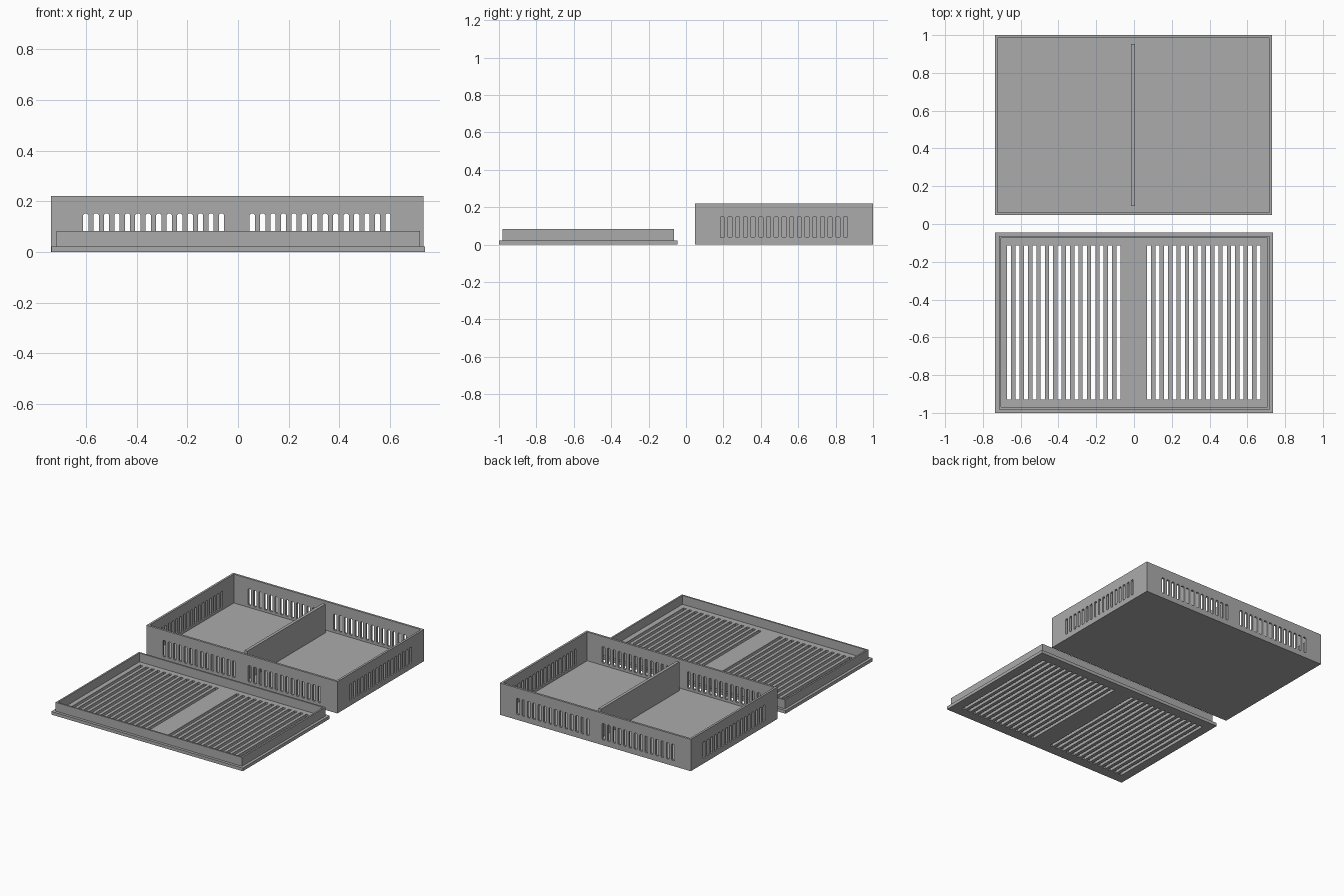
import bpy, bmesh
from mathutils import Matrix, Vector

if "Cube" in bpy.data.objects:
    bpy.data.objects.remove(bpy.data.objects["Cube"])

grey = bpy.data.materials.new("grey_plastic")
grey.diffuse_color = (0.41, 0.41, 0.41, 1)
grey.use_nodes = True
grey.node_tree.nodes["Principled BSDF"].inputs["Base Color"].default_value = grey.diffuse_color


def finish(name, bm):
    bmesh.ops.recalc_face_normals(bm, faces=bm.faces)
    me = bpy.data.meshes.new(name)
    bm.to_mesh(me)
    bm.free()
    me.materials.append(grey)
    ob = bpy.data.objects.new(name, me)
    bpy.context.collection.objects.link(ob)
    return ob


def add_box(bm, lo, hi):
    lo, hi = Vector(lo), Vector(hi)
    m = Matrix.Translation((lo + hi) / 2) @ Matrix.Diagonal((*(hi - lo), 1))
    verts = bmesh.ops.create_cube(bm, size=1, matrix=m)["verts"]
    return max({f for v in verts for f in v.link_faces},
               key=lambda f: f.calc_center_median().z)


def step(bm, face, inset, dz):
    """Inset a top face, then raise or sink the new face with vertical walls."""
    bmesh.ops.inset_region(bm, faces=[face], thickness=inset)
    new = bmesh.ops.extrude_face_region(bm, geom=[face])["geom"]
    if face.is_valid:
        bm.faces.remove(face)
    bmesh.ops.translate(bm, vec=(0, 0, dz),
                        verts=[v for v in new if isinstance(v, bmesh.types.BMVert)])
    return next(f for f in new if isinstance(f, bmesh.types.BMFace))


def add_slot(bm, axis, at, half_w, mid, half_l, lo, hi, cut):
    """Prism with clipped corners: (at, mid) is its centre, pierced along axis."""
    w, l = half_w, half_l
    ring = [(w, -l + cut), (w, l - cut), (w - cut, l), (cut - w, l),
            (-w, l - cut), (-w, cut - l), (cut - w, -l), (w - cut, -l)]
    if cut == 0:
        ring = [(w, -l), (w, l), (-w, l), (-w, -l)]

    def place(a, b, d):
        a, b = a + at, b + mid
        return {"x": (d, a, b), "y": (a, d, b), "z": (a, b, d)}[axis]
    face = bm.faces.new([bm.verts.new(place(a, b, lo)) for a, b in ring])
    new = bmesh.ops.extrude_face_region(bm, geom=[face])["geom"]
    offset = Vector(place(0, 0, hi)) - Vector(place(0, 0, lo))
    bmesh.ops.translate(bm, vec=offset,
                        verts=[v for v in new if isinstance(v, bmesh.types.BMVert)])


def cut_with(target, name, bm):
    cutter = finish(name, bm)
    cutter.hide_render = True
    cutter.hide_viewport = True
    mod = target.modifiers.new("slots", "BOOLEAN")
    mod.operation, mod.solver, mod.object = "DIFFERENCE", "EXACT", cutter


# Tray: solid block hollowed from the top
X0, X1, Y0, Y1, H, WALL = -0.737, 0.731, 0.047, 1.0, 0.221, 0.021
bm = bmesh.new()
step(bm, add_box(bm, (X0, Y0, 0), (X1, Y1, H)), WALL, -(H - WALL))
tray = finish("tray", bm)

# Ventilation slots through the front and back walls
PITCH = 0.0412
bm = bmesh.new()
for start in (-0.601, 0.056):
    for i in range(14):
        for y in (Y0, Y1):
            add_slot(bm, "y", start + i * PITCH, 0.0105, 0.094, 0.057,
                     y - 0.035, y + 0.035, 0.005)
cut_with(tray, "long_wall_slot_cutter", bm)

# Ventilation slots through the side walls
bm = bmesh.new()
for i in range(17):
    for x in (X0, X1):
        add_slot(bm, "x", (Y0 + Y1) / 2 + (i - 8) * PITCH, 0.0105, 0.094, 0.057,
                 x - 0.035, x + 0.035, 0.005)
cut_with(tray, "side_wall_slot_cutter", bm)

# Divider between the two compartments
bm = bmesh.new()
add_box(bm, (-0.015, 0.095, WALL), (0.006, 0.953, H))
finish("divider", bm)

# Lid: thin plate with a raised rim set in from the edge
PLATE, RIM = 0.022, 0.083
bm = bmesh.new()
top = add_box(bm, (-0.735, -1.0, 0), (0.737, -0.045, PLATE))
top = step(bm, top, 0.027, RIM - PLATE)
step(bm, top, 0.016, PLATE - RIM)
lid = finish("lid", bm)

# Long grille slots through the lid plate
bm = bmesh.new()
for start in (-0.661, 0.080):
    for i in range(14):
        add_slot(bm, "z", start + i * 0.0445, 0.011, -0.521, 0.408, -0.02, 0.05, 0)
cut_with(lid, "grille_cutter", bm)
